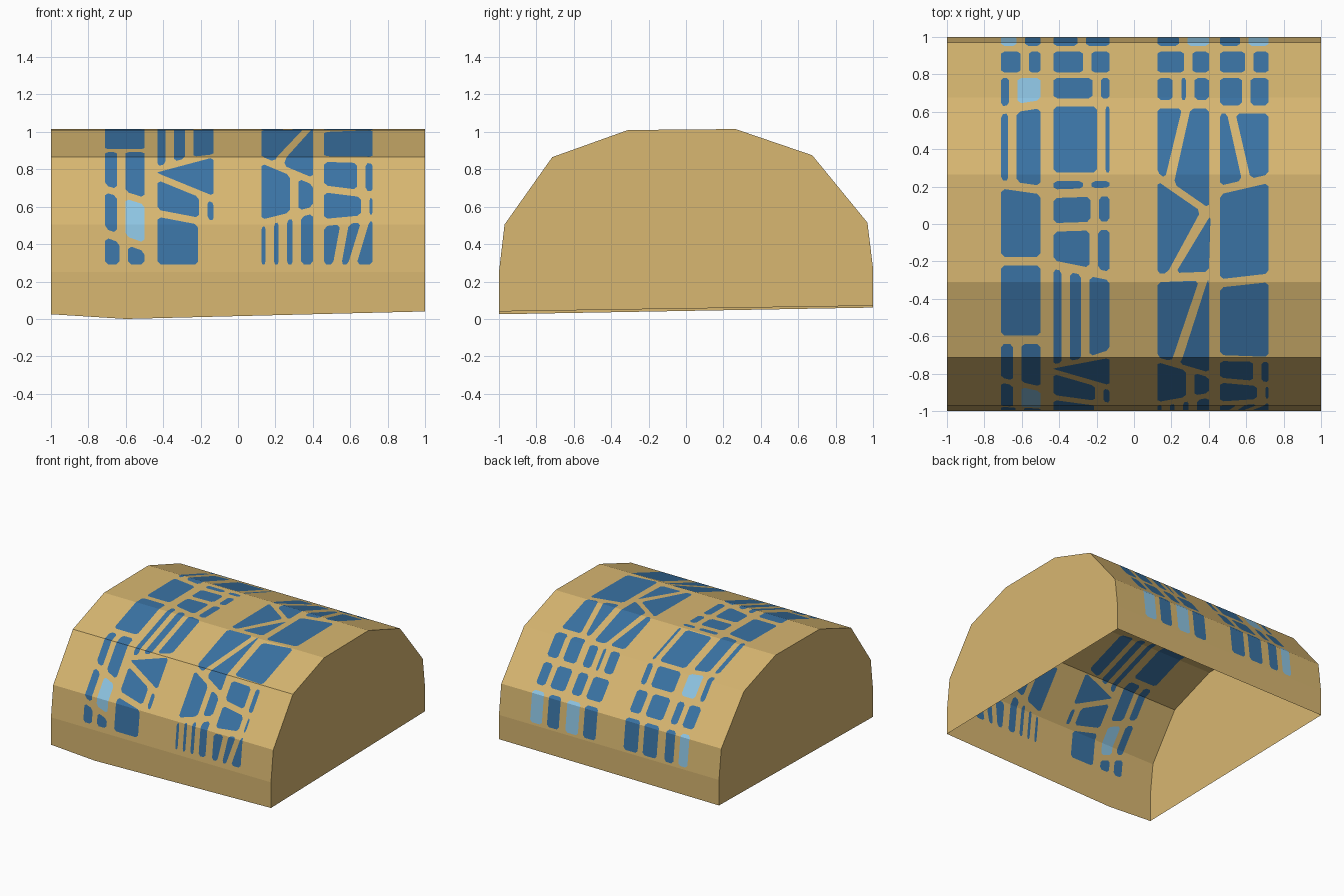
import bpy
from mathutils import Vector
from mathutils.geometry import delaunay_2d_cdt

if "Cube" in bpy.data.objects:
    bpy.data.objects.remove(bpy.data.objects["Cube"])

# ---- materials
def material(name, rgb):
    m = bpy.data.materials.new(name)
    m.diffuse_color = [((c / 255 + 0.055) / 1.055) ** 2.4 for c in rgb] + [1]
    m.use_nodes = True
    m.node_tree.nodes["Principled BSDF"].inputs["Base Color"].default_value = m.diffuse_color
    return m

MATS = [material("sand_wall", (216, 183, 113)),
        material("blue_glass", (58, 115, 164)),
        material("pale_glass", (142, 197, 227))]

# ---- arch cross-section (y, z), front foot to back foot
PROFILE = [(-1, 0), (-1, .25), (-.97, .505), (-.715, .865), (-.31, 1.01),
           (.265, 1.015), (.675, .875), (.97, .515), (1, .27), (1, 0)]
PTS = [Vector(p) for p in PROFILE]
FOLDS = [-.25]                      # arc length at each fold
for a, b in zip(PTS, PTS[1:]):
    FOLDS.append(FOLDS[-1] + (b - a).length)

def wrap(x, s):
    """Unrolled position (x, arc length) to a point on the arch."""
    i = max(j for j in range(len(PTS) - 1) if FOLDS[j] <= s + 1e-4)
    p = PTS[i].lerp(PTS[i + 1], (s - FOLDS[i]) / (FOLDS[i + 1] - FOLDS[i]))
    return (x, p.x, p.y)

# ---- window strips: bar height at left and right, then uprights above it
G = .023                            # half width of a glazing bar
START, END = .04, 2.83

def strip(x0, x1, first_uprights, *rows):
    w = x1 - x0                     # the two topmost rows are alike in all strips
    return x0, x1, [(START, START, *first_uprights), *rows,
                    (2.325, 2.325, x0 + w * .6), (2.55, 2.55, x0 + w * .5)]

strip_a = strip(-.71, -.5, [-.61], (.21, .135, -.625), (.49, .41, -.625), (.8, .8),
                (1.24, 1.24), (1.65, 1.62, -.65), (2.065, 2.1, -.645))
strip_b = strip(-.43, -.13, [-.19], (.33, .26, -.185), (.57, .42),
                (.615, .72, -.365, -.26), (1.22, 1.16, -.215), (1.42, 1.43, -.21),
                (1.6, 1.61, -.25), (1.69, 1.69, -.175), (2.11, 2.11, -.2))
strip_c = strip(.125, .4, [.17, .24, .315], (.265, .35, .3), (.68, .54, (.22, .37)),
                (1.15, 1.16, (.2, .38)), (1.69, 1.5, (.19, .28)), (2.1, 2.1, .23, .3))
strip_d = strip(.46, .72, [(.53, .57), (.61, .68)], (.27, .3, .68), (.49, .45, .66),
                (.69, .68), (1.12, 1.15), (1.62, 1.68, (.6, .52)), (2.07, 2.07, .6))

def is_pale(k, r, c, last):
    if last:
        return k != 1 and c == (k > 0)
    return k == 0 and c == 1 and r in (1, 6)

def clip_corners(poly):
    """Trim each corner a little, like the softened panes."""
    out = []
    for i, p in enumerate(poly):
        for q in (poly[i - 1], poly[(i + 1) % len(poly)]):
            d = q - p
            out.append(p + d * min(.25, .018 / max(d.length, 1e-6)))
    return out

def panes():
    for k, (x0, x1, rows) in enumerate((strip_a, strip_b, strip_c, strip_d)):
        bars = [r[:2] for r in rows] + [(END, END)]

        def level(x, j):
            lo, hi = bars[j]
            return lo + (hi - lo) * (x - x0) / (x1 - x0)

        for r, row in enumerate(rows):
            last = r == len(rows) - 1
            sides = [u if isinstance(u, tuple) else (u, u) for u in (x0, *row[2:], x1)]
            for c in range(len(sides) - 1):
                if (k, r, c) == (1, 0, 1):      # blank corner
                    continue
                gl = G if c else 0
                gr = G if c < len(sides) - 2 else 0
                gb = G if r else 0
                gt = 0 if last else G
                left = [x + gl for x in sides[c]]
                right = [max(x - gr, l + .006) for x, l in zip(sides[c + 1], left)]
                bl, br = [level(x, r) + gb for x in (left[0], right[0])]
                tl, tr = [level(x, r + 1) - gt for x in (left[1], right[1])]
                tl, tr = max(tl, bl + .006), max(tr, br + .006)
                quad = [Vector(p) for p in ((left[0], bl), (right[0], br),
                                            (right[1], tr), (left[1], tl))]
                yield clip_corners(quad), 2 if is_pale(k, r, c, last) else 1

# ---- unrolled sheet: outline, fold lines and panes
inner = FOLDS[1:-1]
right_side = [-.21] + inner + [3.048]
left_side = [-.225] + inner + [3.058]
outline = ([(-.6, -.25)] + [(1, s) for s in right_side]
           + [(-1, s) for s in reversed(left_side)])
verts = [Vector(p) for p in outline]
faces, face_mat = [list(range(len(verts)))], [0]
edges = [(outline.index((1, s)), outline.index((-1, s))) for s in inner]
for poly, mat in panes():
    n = len(verts)
    verts += poly
    faces.append(list(range(n, n + len(poly))))
    face_mat.append(mat)

v2, _, f2, _, _, owners = delaunay_2d_cdt(verts, edges, faces, 1, 1e-5)

def make(name, points, polys, mats):
    me = bpy.data.meshes.new(name)
    me.from_pydata(points, [], polys)
    for m in MATS:
        me.materials.append(m)
    for p, m in zip(me.polygons, mats):
        p.material_index = m
    me.update()
    ob = bpy.data.objects.new(name, me)
    bpy.context.collection.objects.link(ob)

# ---- vaulted roof with panes cut into it
make("vaulted_roof", [wrap(p.x, p.y) for p in v2], [list(f) for f in f2],
     [max((face_mat[i] for i in o), default=0) for o in owners])

# ---- flat end walls (underside stays open)
for name, x, side in (("end_wall_right", 1, right_side[::-1]),
                      ("end_wall_left", -1, left_side)):
    make(name, [wrap(x, s) for s in side], [list(range(len(side)))], [0])
